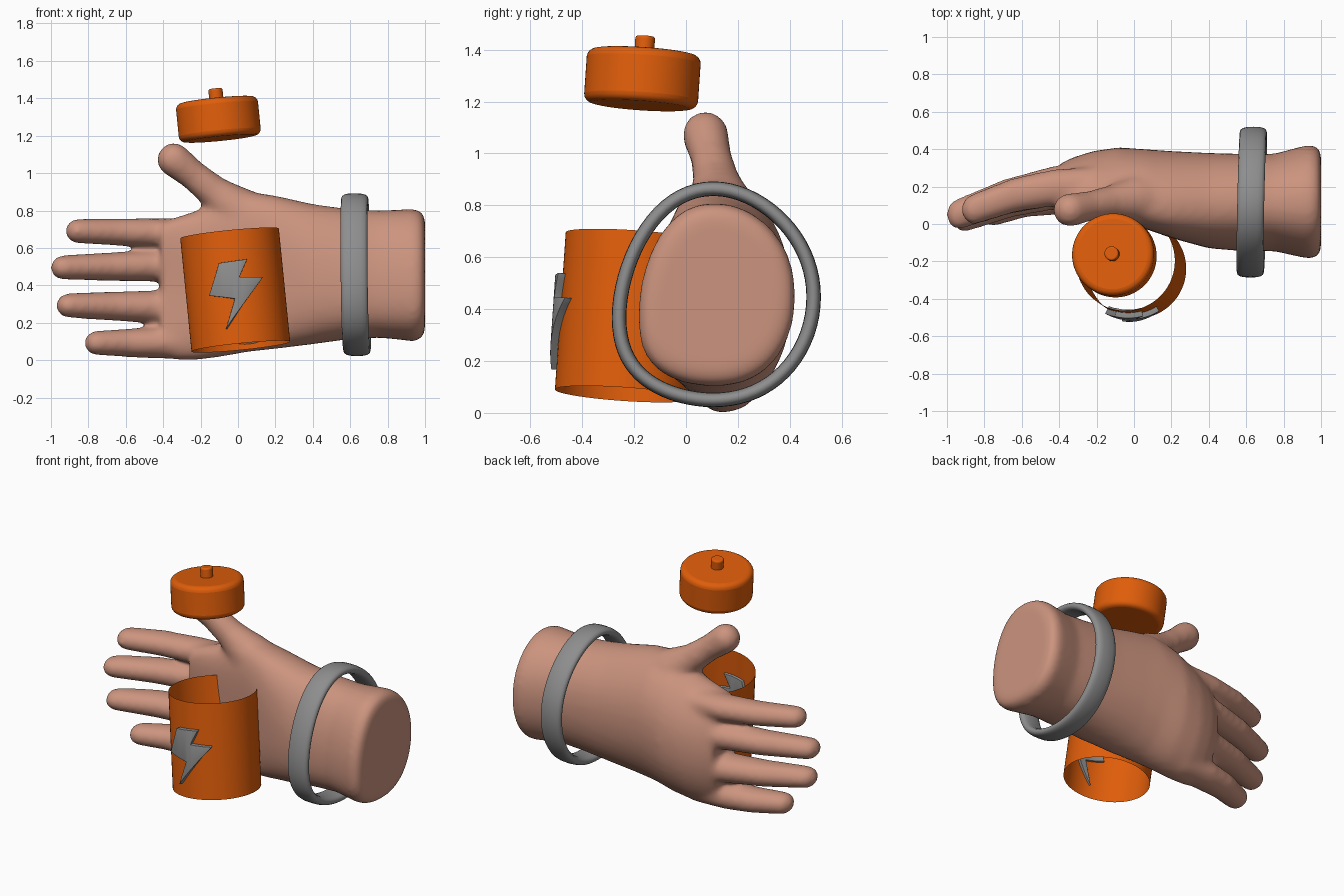
import bpy, bmesh, math
from mathutils import Vector, Matrix, Euler

if "Cube" in bpy.data.objects:
    bpy.data.objects.remove(bpy.data.objects["Cube"])


def material(name, rgb):
    m = bpy.data.materials.new(name)
    m.diffuse_color = (*rgb, 1)
    m.use_nodes = True
    m.node_tree.nodes["Principled BSDF"].inputs["Base Color"].default_value = m.diffuse_color
    return m


SKIN = material("skin", (0.60, 0.295, 0.21))
ORANGE = material("orange", (0.74, 0.11, 0.003))
GREY = material("grey", (0.27, 0.27, 0.27))


def finish(bm, name, mat, matrix=None):
    bmesh.ops.recalc_face_normals(bm, faces=bm.faces)
    me = bpy.data.meshes.new(name)
    bm.to_mesh(me)
    bm.free()
    me.materials.append(mat)
    ob = bpy.data.objects.new(name, me)
    bpy.context.collection.objects.link(ob)
    if matrix:
        ob.matrix_world = matrix
    return ob


def smooth(ob, angle=40):
    bpy.ops.object.select_all(action='DESELECT')
    ob.select_set(True)
    bpy.context.view_layer.objects.active = ob
    bpy.ops.object.shade_smooth_by_angle(angle=math.radians(angle))


def loft(bm, rings, caps=False, closed=False):
    vs = [[bm.verts.new(p) for p in ring] for ring in rings]
    n = len(vs[0])
    for i in range(len(vs) if closed else len(vs) - 1):
        a, b = vs[i], vs[(i + 1) % len(vs)]
        for j in range(n):
            k = (j + 1) % n
            bm.faces.new((a[j], a[k], b[k], b[j]))
    if caps:
        bm.faces.new(vs[0])
        bm.faces.new(vs[-1])


def limb(bm, path, stretch=1.0):
    # Chain of spheres joined by cones; path holds (x, y, z, radius),
    # stretch deepens the section along y
    start = len(bm.verts)
    path = [(x, y / stretch, z, r) for x, y, z, r in path]
    for *p, r in path:
        bmesh.ops.create_uvsphere(bm, u_segments=24, v_segments=14, radius=r,
                                  matrix=Matrix.Translation(p))
    for (*p, r), (*q, s) in zip(path, path[1:]):
        p, q = Vector(p), Vector(q)
        d = q - p
        m = Matrix.Translation((p + q) / 2) @ d.to_track_quat('Z', 'Y').to_matrix().to_4x4()
        bmesh.ops.create_cone(bm, cap_ends=True, segments=24, radius1=r,
                              radius2=s, depth=d.length, matrix=m)
    for v in list(bm.verts)[start:]:
        v.co.y *= stretch


def spow(v, e):
    return math.copysign(abs(v) ** e, v)


# Hand: palm and wrist sections (x, ymin, ymax, zmin, zmax)
bm = bmesh.new()
sections = [
    (-0.41, 0.075, 0.315, 0.03, 0.735), (-0.33, 0.06, 0.355, 0.00, 0.765),
    (-0.22, 0.04, 0.39, 0.00, 0.80), (-0.08, 0.01, 0.41, 0.02, 0.86),
    (0.06, -0.025, 0.40, 0.045, 0.90), (0.20, -0.075, 0.39, 0.06, 0.88),
    (0.40, -0.13, 0.38, 0.085, 0.835), (0.58, -0.145, 0.375, 0.11, 0.81),
    (0.75, -0.145, 0.375, 0.12, 0.80), (0.86, -0.17, 0.405, 0.11, 0.805),
    (0.94, -0.187, 0.425, 0.10, 0.81), (0.98, -0.175, 0.413, 0.115, 0.795),
    (1.0, -0.145, 0.385, 0.15, 0.765)]
rings = []
for x, y0, y1, z0, z1 in sections:
    wrist = min(1, max(0, (x - 0.1) / 0.4))
    e = 0.87 + 0.06 * wrist
    ring = []
    for i in range(48):
        a = math.tau * i / 48
        c, s = spow(math.cos(a), e), spow(math.sin(a), e)
        ring.append((x, (y0 + y1) / 2 + (y1 - y0) / 2 * c
                     - (0.065 * (1 - wrist) + 0.01) * s * s,
                     (z0 + z1) / 2 + (z1 - z0) / 2 * s
                     + wrist * (0.04 * c - 0.045) * (1 - s * s)))
    rings.append(ring)
loft(bm, rings, caps=True)

# Fingers: (tip x, tip y, tip z, base z, base radius, base y)
for tx, ty, tz, bz, br, by in [(-0.858, 0.078, 0.69, 0.68, 0.080, 0.195),
                               (-0.938, 0.052, 0.495, 0.505, 0.086, 0.205),
                               (-0.908, 0.038, 0.292, 0.285, 0.090, 0.19),
                               (-0.757, 0.068, 0.092, 0.093, 0.086, 0.155)]:
    mid = -0.42 + 0.5 * (tx + 0.42)
    limb(bm, [(-0.22, by + 0.01, bz, br), (-0.42, by, bz, br),
              (mid, by * 0.5 + ty * 0.5 + 0.018, (bz + tz) / 2, br * 0.5 + 0.034),
              (tx, ty, tz, 0.066)], 1.25)

# Thumb
limb(bm, [(0.20, 0.13, 0.69, 0.15), (0.0, 0.13, 0.80, 0.128),
          (-0.13, 0.115, 0.90, 0.09), (-0.24, 0.095, 0.99, 0.08),
          (-0.343, 0.075, 1.072, 0.091)])
hand = finish(bm, "hand", SKIN)
rm = hand.modifiers.new("merge", 'REMESH')
rm.mode = 'VOXEL'
rm.voxel_size = 0.017
rm.use_smooth_shade = True
sm = hand.modifiers.new("soften", 'SMOOTH')
sm.factor = 0.5
sm.iterations = 16

# Bracelet: oval band around the wrist
bm = bmesh.new()
rings = []
for i in range(72):
    a = math.tau * i / 72
    c, s = math.cos(a), math.sin(a)
    ring = []
    for j in range(16):
        b = math.tau * j / 16
        r = 0.028 * spow(math.cos(b), 0.8)
        w = 0.072 * spow(math.sin(b), 0.75)
        ring.append((0.63 + w + 0.008 * c - 0.006 * s,
                     0.117 + (0.375 + r) * c - 0.012 * s * s,
                     0.457 + (0.407 + r) * s + (0.04 * c - 0.05) * (1 - s * s)))
    rings.append(ring)
loft(bm, rings, closed=True)
smooth(finish(bm, "bracelet", GREY), 60)

TILT = Euler((math.radians(-3.9), math.radians(-5.7), 0)).to_matrix().to_4x4()
BODY = Matrix.Translation((-0.015, -0.22, 0.375)) @ TILT
R = 0.265

# Thin open tube pressed into the palm
bm = bmesh.new()
bmesh.ops.create_cone(bm, cap_ends=False, segments=72, radius1=R, radius2=R, depth=0.61)
smooth(finish(bm, "open_tube", ORANGE, BODY))

# Zigzag plate wrapped on the tube front
bm = bmesh.new()
outline = [(-0.067, 0.133), (0.075, 0.139), (0.027, 0.047), (0.145, 0.038),
           (-0.066, -0.222), (-0.006, -0.066), (-0.132, -0.034)]
bm.faces.new([bm.verts.new((x, 0, z)) for x, z in outline])
for i in range(1, 14):
    bmesh.ops.bisect_plane(bm, geom=bm.verts[:] + bm.edges[:] + bm.faces[:], dist=1e-5,
                           plane_co=(-0.14 + 0.0203 * i, 0, 0), plane_no=(1, 0, 0))
for v in bm.verts:
    v.co.y = -math.sqrt((R + 0.006) ** 2 - v.co.x ** 2)
bolt = finish(bm, "zigzag_plate", GREY, BODY)
so = bolt.modifiers.new("depth", 'SOLIDIFY')
so.thickness = 0.046
so.offset = 0
be = bolt.modifiers.new("round", 'BEVEL')
be.width = 0.01
be.segments = 3
be.limit_method = 'ANGLE'
be.angle_limit = math.radians(40)
smooth(bolt)

# Floating lid and its knob
LID = Matrix.Translation((-0.105, -0.168, 1.288)) @ TILT
for name, r, z, h, bev in [("lid", 0.22, 0, 0.208, 0.032),
                           ("lid_knob", 0.038, 0.12, 0.09, 0.01)]:
    bm = bmesh.new()
    bmesh.ops.create_cone(bm, cap_ends=True, segments=64, radius1=r, radius2=r,
                          depth=h, matrix=Matrix.Translation((0, 0, z)))
    ob = finish(bm, name, ORANGE, LID)
    be = ob.modifiers.new("round", 'BEVEL')
    be.width = bev
    be.segments = 4
    be.limit_method = 'ANGLE'
    be.angle_limit = math.radians(40)
    smooth(ob)
